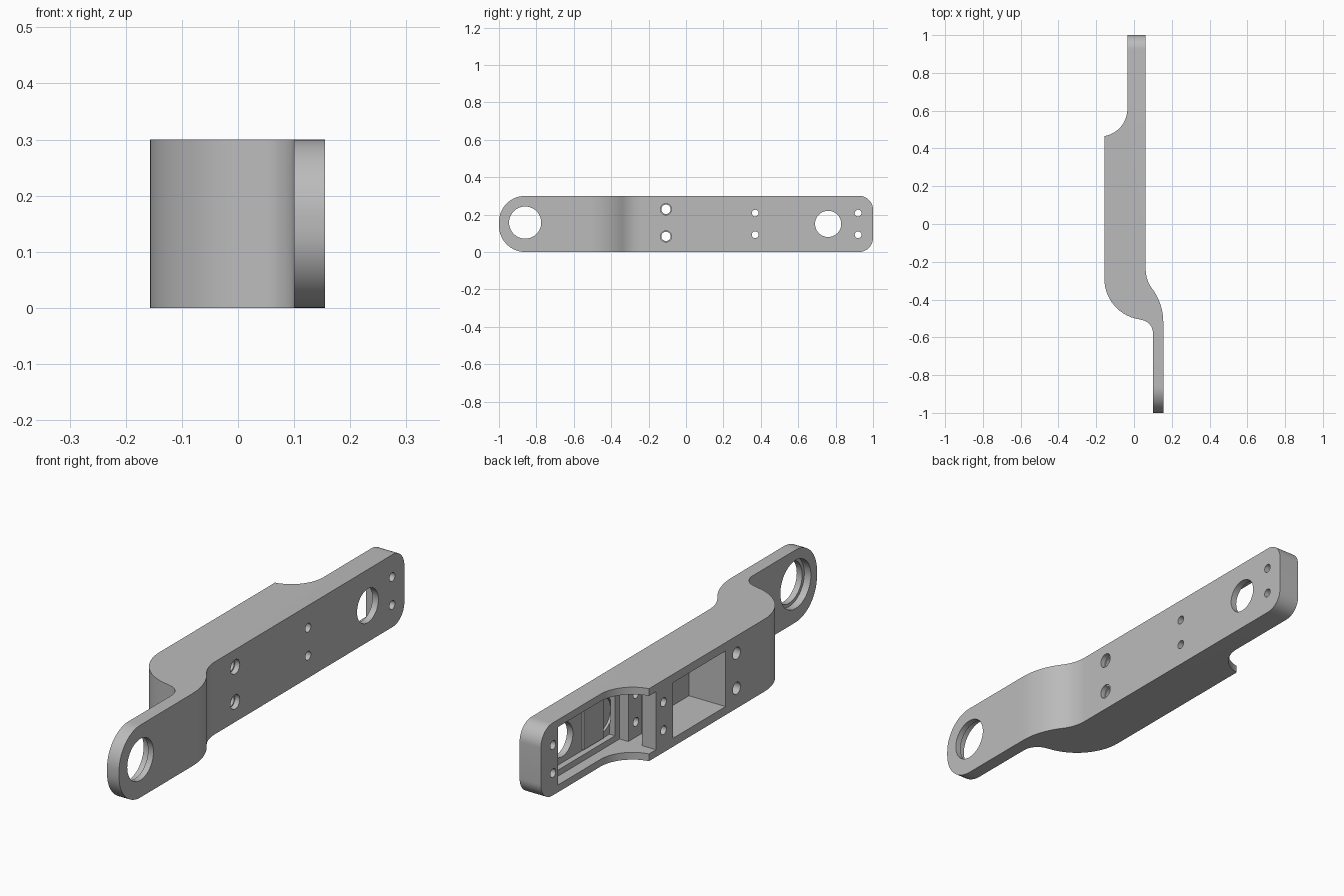
import bpy
import bmesh
from math import cos, sin, radians, pi

cube = bpy.data.objects.get("Cube")
if cube:
    bpy.data.objects.remove(cube, do_unlink=True)

grey = bpy.data.materials.new("machined grey")
grey.use_nodes = True
grey.diffuse_color = (0.5, 0.5, 0.5, 1)
grey.node_tree.nodes["Principled BSDF"].inputs["Base Color"].default_value = (0.5, 0.5, 0.5, 1)


def arc(cx, cy, r, start, end, steps=14):
    angles = [radians(start + (end - start) * i / steps) for i in range(steps + 1)]
    return [(cx + r * cos(a), cy + r * sin(a)) for a in angles]


def circle(y, z, r, n=40):
    return [(y + r * cos(2 * pi * i / n), z + r * sin(2 * pi * i / n)) for i in range(n)]


def rect(y0, y1, z0, z1):
    return [(y0, z0), (y1, z0), (y1, z1), (y0, z1)]


def prism(name, points, lo, hi, axis="x"):
    """Extrude a 2D outline along x (outline in y, z) or along z (outline in x, y)."""
    place = (lambda p, h: (h, *p)) if axis == "x" else (lambda p, h: (*p, h))
    bm = bmesh.new()
    a = [bm.verts.new(place(p, lo)) for p in points]
    b = [bm.verts.new(place(p, hi)) for p in points]
    bm.faces.new(a[::-1])
    bm.faces.new(b)
    for i in range(len(points)):
        j = (i + 1) % len(points)
        bm.faces.new((a[i], a[j], b[j], b[i]))
    bmesh.ops.recalc_face_normals(bm, faces=bm.faces)
    mesh = bpy.data.meshes.new(name)
    bm.to_mesh(mesh)
    bm.free()
    mesh.materials.append(grey)
    obj = bpy.data.objects.new(name, mesh)
    bpy.context.collection.objects.link(obj)
    return obj


def combine(target, cutter, operation="DIFFERENCE"):
    cutter.hide_render = True
    mod = target.modifiers.new("cut", "BOOLEAN")
    mod.operation = operation
    mod.solver = "EXACT"
    mod.object = cutter
    bpy.context.view_layer.objects.active = target
    bpy.ops.object.modifier_apply(modifier=mod.name)
    bpy.data.objects.remove(cutter, do_unlink=True)


# Offset arm outline seen from above
outline = [(0.155, -1), (0.155, -0.6)]
outline += arc(-0.143, -0.52, 0.298, 0, 36.7)
outline += arc(0.232, -0.24, 0.17, 216.7, 180)[1:]
outline += [(0.062, 1), (-0.035, 1)]
outline += arc(-0.182, 0.61, 0.147, 0, -80)
outline += arc(0.06, -0.29, 0.217, 180, 262)
outline += arc(0.03, -0.577, 0.07, 83, 0)
outline += [(0.1, -1)]
arm = prism("arm_body", outline, 0, 0.3, "z")

# Rounded ends seen from the side
R, r = 0.14, 0.075
silhouette = (arc(-1 + R, R, R, 180, 270) + arc(1 - r, r, r, 270, 360)
              + arc(1 - r, 0.3 - r, r, 0, 90) + arc(-1 + R, 0.3 - R, R, 90, 180))
combine(arm, prism("side_outline", silhouette, -0.4, 0.4), "INTERSECT")

# Pockets opening to -x: (outline, from x, to x)
pockets = [
    (rect(-0.035, 0.31, 0.035, 0.265), -0.3, 0.011),
    (rect(0.42, 0.887, 0.03, 0.27), -0.3, 0.01),
    (rect(0.335, 0.43, 0.03, 0.27), -0.093, -0.03),
    (rect(0.45, 0.865, 0.055, 0.245), 0.0, 0.035),
    (circle(0.5, 0.15, 0.07), 0.03, 0.045),
]
for shape, lo, hi in pockets:
    combine(arm, prism("pocket", shape, lo, hi))

# Bearing holes, the front one with a counterbore
combine(arm, prism("front_hole", circle(-0.86, 0.157, 0.086), -0.4, 0.4))
combine(arm, prism("front_counterbore", circle(-0.86, 0.157, 0.1), 0.0, 0.13))
combine(arm, prism("back_hole", circle(0.76, 0.15, 0.07), -0.4, 0.4))

# Bolt holes in pairs
for y, z_low, z_high, radius in ((-0.107, 0.083, 0.228, 0.025),
                                 (0.37, 0.092, 0.208, 0.018),
                                 (0.92, 0.092, 0.208, 0.018)):
    for z in (z_low, z_high):
        combine(arm, prism("bolt_hole", circle(y, z, radius, 24), -0.4, 0.4))
        if y < 0:
            combine(arm, prism("bolt_recess", circle(y, z, 0.03, 24), 0.04, 0.4))

# Raised pad on the floor of the back pocket
prism("pocket_pad", rect(0.5, 0.63, 0.06, 0.24), 0.027, 0.036)

for obj in list(bpy.context.collection.objects):
    if obj.type == "MESH" and obj.name in ("arm_body", "pocket_pad"):
        bpy.ops.object.select_all(action="DESELECT")
        obj.select_set(True)
        bpy.context.view_layer.objects.active = obj
        bpy.ops.object.shade_smooth_by_angle(angle=radians(30))
